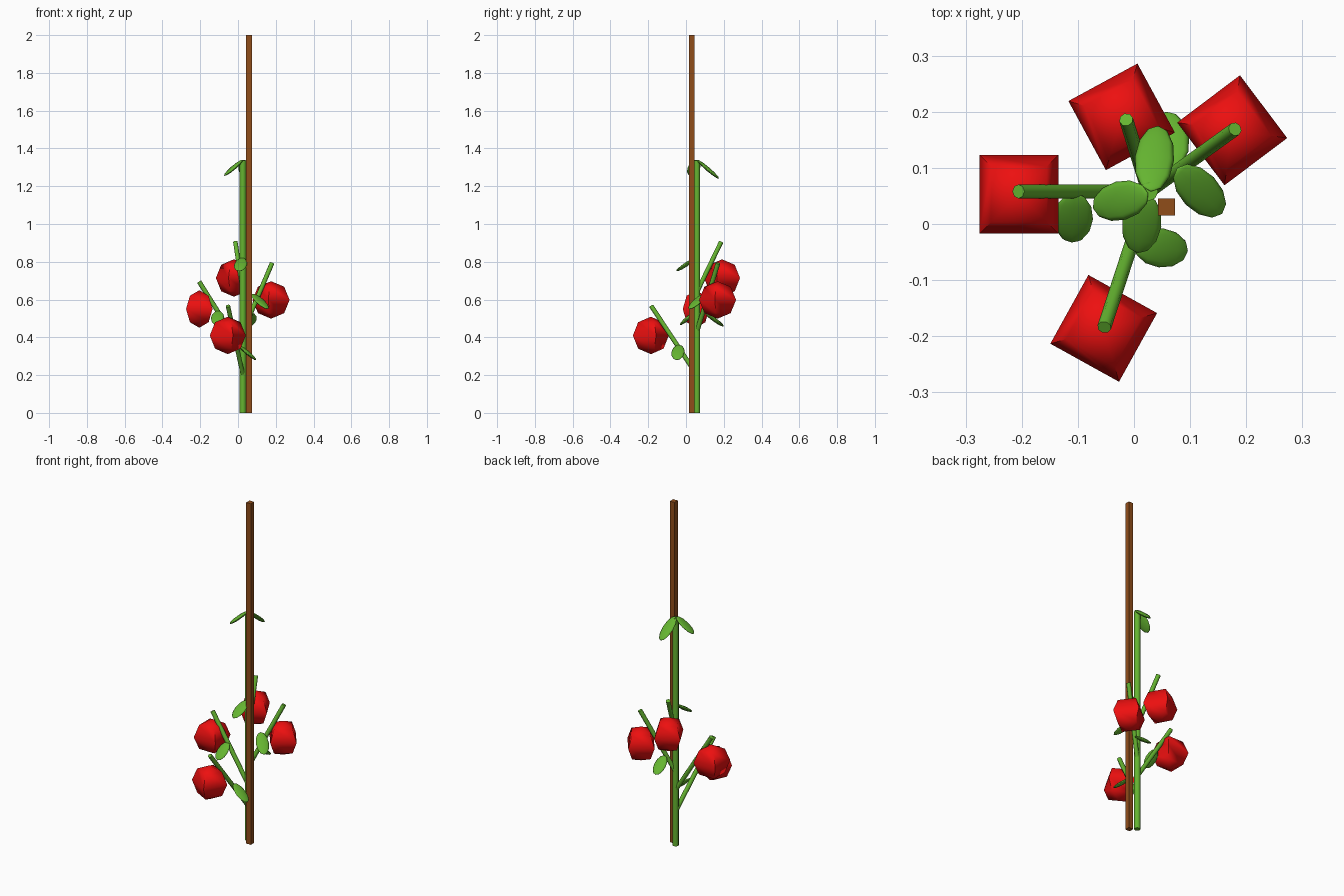
import bpy, math
from mathutils import Vector, Matrix

if "Cube" in bpy.data.objects:
    bpy.data.objects.remove(bpy.data.objects["Cube"])


def material(name, color):
    m = bpy.data.materials.new(name)
    m.diffuse_color = (*color, 1)
    m.use_nodes = True
    m.node_tree.nodes["Principled BSDF"].inputs["Base Color"].default_value = m.diffuse_color
    return m


GREEN = material("plant_green", (0.13, 0.46, 0.03))
RED = material("fruit_red", (0.85, 0.005, 0.005))
BROWN = material("stake_brown", (0.28, 0.075, 0.01))


def finish(name, mat, smooth=True):
    ob = bpy.context.object
    ob.name = name
    ob.data.materials.append(mat)
    if smooth:
        bpy.ops.object.shade_smooth_by_angle(angle=math.radians(60))
    return ob


def rod(name, a, b, radius):
    a, b = Vector(a), Vector(b)
    d = b - a
    bpy.ops.mesh.primitive_cylinder_add(vertices=8, radius=radius, depth=d.length)
    ob = finish(name, GREEN)
    ob.matrix_world = Matrix.Translation((a + b) / 2) @ d.to_track_quat('Z', 'Y').to_matrix().to_4x4()


def leaf(name, base, tip):
    # flattened ellipsoid, broad side facing up
    base, tip = Vector(base), Vector(tip)
    d = tip - base
    along = d.normalized()
    side = Vector((0, 0, 1)).cross(along).normalized()
    up = along.cross(side)
    bpy.ops.mesh.primitive_uv_sphere_add(segments=8, ring_count=6, radius=1)
    ob = finish(name, GREEN)
    rot = Matrix((side, up, along)).transposed().to_4x4()
    size = Matrix.Diagonal((0.035, 0.011, d.length / 2, 1))
    ob.matrix_world = Matrix.Translation((base + tip) / 2) @ rot @ size


def fruit(name, center, turn):
    # four-sided rounded fruit; turn is the direction of its flat sides
    bpy.ops.mesh.primitive_uv_sphere_add(segments=4, ring_count=4, radius=0.099,
                                         location=center,
                                         rotation=(0, 0, math.radians(turn + 45)))
    ob = finish(name, RED)
    for p in ob.data.polygons:
        p.use_smooth = True


# support stake
bpy.ops.mesh.primitive_cube_add(size=1, location=(0.058, 0.03, 1))
stake = finish("stake", BROWN, False)
stake.scale = (0.03, 0.03, 2)

# main stem
SX, SY = 0.026, 0.058
rod("main_stem", (SX, SY, 0), (SX, SY, 1.335), 0.017)

# side branches with hanging fruit: start height, tip, fruit centre, turn
branches = [
    ("left", 0.325, (-0.206, 0.058, 0.695), (-0.205, 0.053, 0.55), 0),
    ("right", 0.43, (0.18, 0.169, 0.792), (0.175, 0.167, 0.598), 37),
    ("back", 0.64, (-0.014, 0.186, 0.905), (-0.022, 0.191, 0.714), 28.5),
    ("front", 0.20, (-0.053, -0.184, 0.566), (-0.054, -0.186, 0.41), -29),
]
for side, z, tip, center, turn in branches:
    rod(side + "_branch", (SX, SY, z), tip, 0.0125)
    fruit(side + "_fruit", center, turn)

# leaves: base and tip
leaves = [
    ("top_back", (0.03, 0.058, 1.34), (0.043, 0.175, 1.24)),
    ("top_left", (0.025, 0.055, 1.34), (-0.073, 0.028, 1.255)),
    ("upper_front", (0.022, 0.052, 0.82), (0.006, -0.052, 0.75)),
    ("right", (0.077, 0.10, 0.63), (0.157, 0.018, 0.55)),
    ("lower_front", (0.0, -0.037, 0.36), (0.096, -0.048, 0.28)),
    ("left", (-0.105, 0.055, 0.54), (-0.111, -0.033, 0.465)),
    ("lower_back", (0.07, 0.10, 0.53), (0.057, 0.20, 0.458)),
]
for name, base, tip in leaves:
    leaf(name + "_leaf", base, tip)
